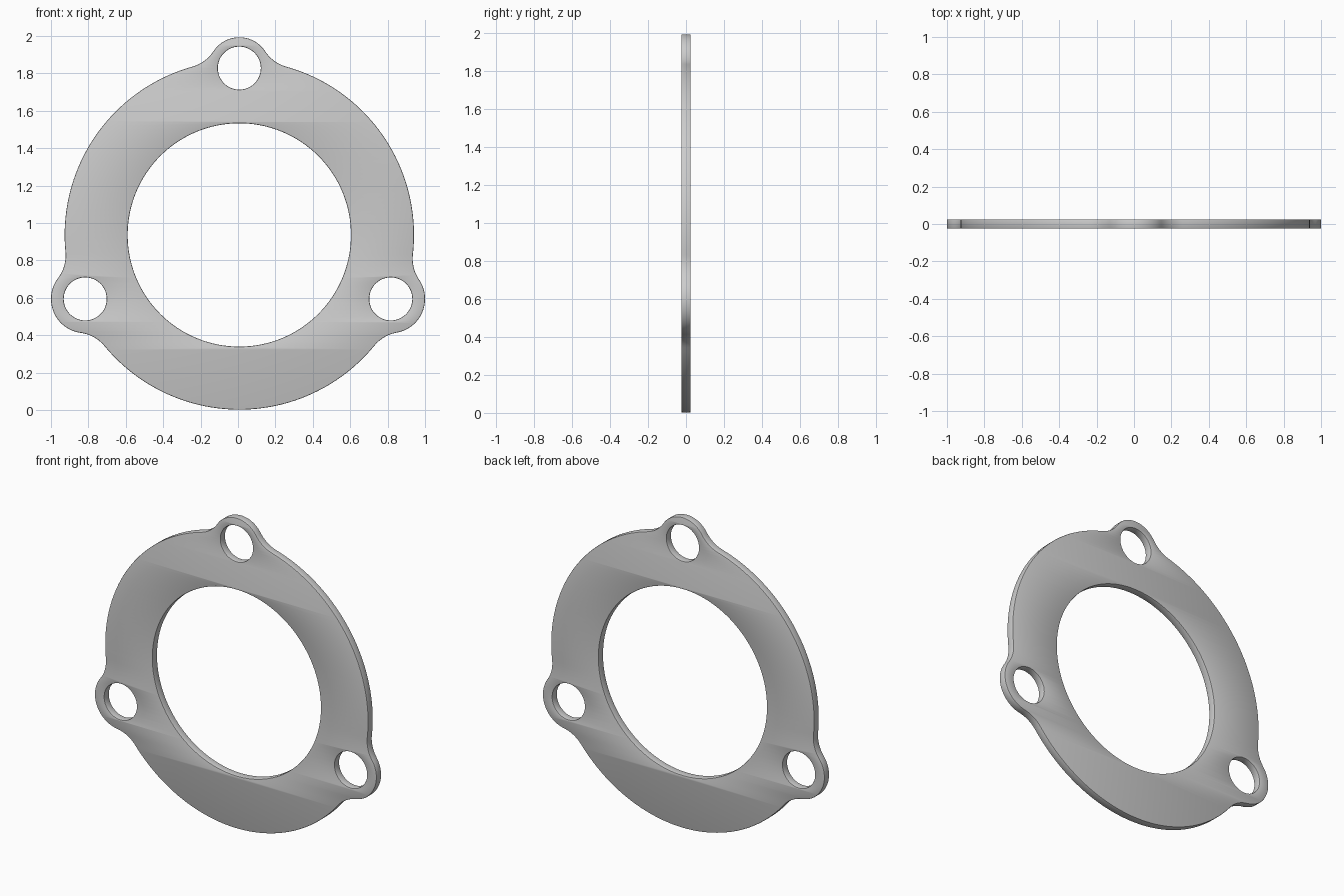
import bpy
from math import pi, cos, sin, acos, atan2, hypot, tau
from mathutils import Vector

if "Cube" in bpy.data.objects:
    bpy.data.objects.remove(bpy.data.objects["Cube"])

CENTRE = Vector((0.007, 0.936))      # x, z of the ring
R_OUT, R_IN, R_BOLT, FILLET = 0.934, 0.597, 0.115, 0.2
THICK, BEVEL = 0.05, 0.005
# bolt centre x, z and ear radius, counter-clockwise
EARS = [(0.817, 0.594, 0.183), (0.007, 1.828, 0.165), (-0.817, 0.594, 0.183)]


def polar(c, r, a):
    return c + Vector((r * cos(a), r * sin(a)))


def heading(p, q):
    return atan2(q.y - p.y, q.x - p.x)


def arc(c, r, a0, a1, step=0.03, ccw=True):
    """Points of an arc turning one way from a0 to a1."""
    sweep = (a1 - a0) % tau if ccw else -((a0 - a1) % tau)
    n = max(6, int(abs(sweep) * r / step))
    return [polar(c, r, a0 + sweep * i / n) for i in range(n)]


def circle(c, r, n):
    return [polar(c, r, tau * i / n) for i in range(n)]


# outline: ring arcs joined to the ears by concave fillets
ears = []
for x, z, r in EARS:
    e = Vector((x, z))
    d, reach, a = (e - CENTRE).length, R_OUT + FILLET, heading(CENTRE, e)
    b = acos((reach ** 2 + d ** 2 - (r + FILLET) ** 2) / (2 * reach * d))
    ears.append((e, r, a - b, a + b))

outline = []
for i, (e, r, start, end) in enumerate(ears):
    c1, c2 = (polar(CENTRE, R_OUT + FILLET, t) for t in (start, end))
    outline += arc(c1, FILLET, start + pi, heading(c1, e), 0.015, ccw=False)
    outline += arc(e, r, heading(e, c1), heading(e, c2), 0.015)
    outline += arc(c2, FILLET, heading(c2, e), end + pi, 0.015, ccw=False)
    outline += arc(CENTRE, R_OUT, end, ears[(i + 1) % 3][2])

# filled flat curve with holes, thickened with slightly rounded edges
curve = bpy.data.curves.new("flange_plate", 'CURVE')
curve.dimensions = '2D'
curve.fill_mode = 'BOTH'
curve.extrude = THICK / 2 - BEVEL
curve.bevel_depth = BEVEL
curve.bevel_resolution = 1
curve.offset = -BEVEL
loops = [outline, circle(CENTRE, R_IN, 128)]
loops += [circle(e, R_BOLT, 48) for e, *_ in ears]
for pts in loops:
    s = curve.splines.new('POLY')
    s.points.add(len(pts) - 1)
    for p, q in zip(s.points, pts):
        p.co = (q.x, q.y, 0, 1)
    s.use_cyclic_u = True

plate = bpy.data.objects.new("flange_plate", curve)
bpy.context.collection.objects.link(plate)
plate.rotation_euler.x = pi / 2
bpy.context.view_layer.objects.active = plate
plate.select_set(True)
bpy.ops.object.convert(target='MESH')
plate = bpy.context.object
bpy.ops.object.transform_apply(location=False, rotation=True, scale=False)

# join caps to the rims and shade
bpy.ops.object.mode_set(mode='EDIT')
bpy.ops.mesh.select_all(action='SELECT')
bpy.ops.mesh.remove_doubles(threshold=0.0005)
bpy.ops.mesh.normals_make_consistent(inside=False)
bpy.ops.object.mode_set(mode='OBJECT')
bpy.ops.object.shade_smooth_by_angle(angle=0.6)
